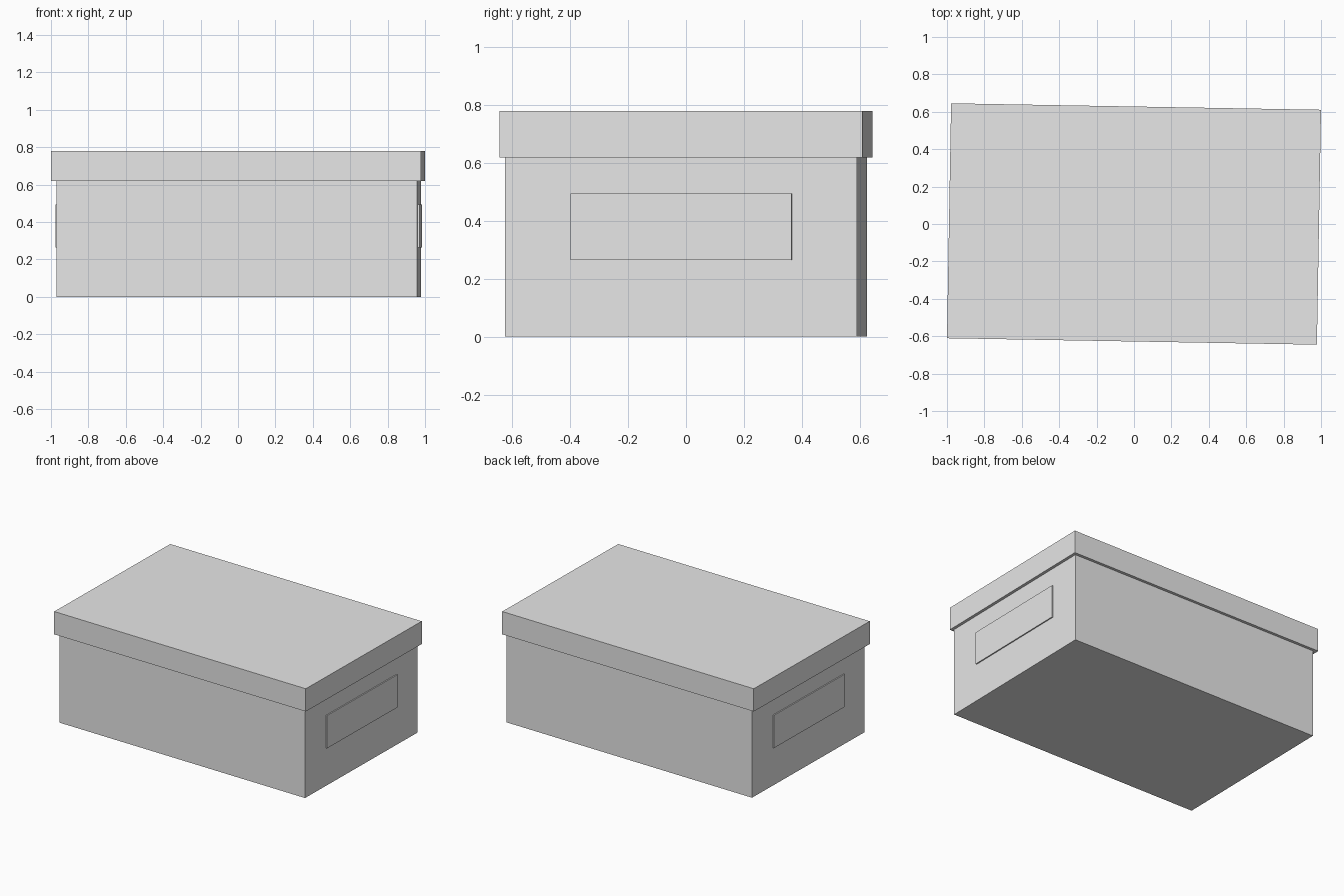
import bpy
import math
from mathutils import Matrix

if "Cube" in bpy.data.objects:
    bpy.data.objects.remove(bpy.data.objects["Cube"], do_unlink=True)

TURN = Matrix.Rotation(math.radians(-1), 4, "Z")  # slight twist of the whole box

grey = bpy.data.materials.new("light_grey")
grey.use_nodes = True
grey.diffuse_color = (0.8, 0.8, 0.8, 1)
grey.node_tree.nodes["Principled BSDF"].inputs["Base Color"].default_value = grey.diffuse_color


def block(name, size, centre):
    """Flat-sided block, turned with the box."""
    bpy.ops.mesh.primitive_cube_add(size=1)
    obj = bpy.context.object
    obj.name = name
    obj.data.transform(TURN @ Matrix.Translation(centre) @ Matrix.Diagonal((*size, 1)))
    obj.data.materials.append(grey)
    return obj


BODY_W, BODY_D, BODY_H = 1.93, 1.217, 0.62
LID_H = 0.16
SHIFT = 0.004  # body sits a touch off-centre under the lid
PLATE = 0.008

# Box body and overhanging lid
block("box_body", (BODY_W, BODY_D, BODY_H), (SHIFT, 0, BODY_H / 2))
block("box_lid", (1.978, 1.256, LID_H), (0, 0, BODY_H + LID_H / 2))

# Thin label plate on each end
for side, sign in (("left", 1), ("right", -1)):
    x = SHIFT + sign * (BODY_W + PLATE) / 2
    block(side + "_label_plate", (PLATE, 0.765, 0.23), (x, 0, 0.38))
